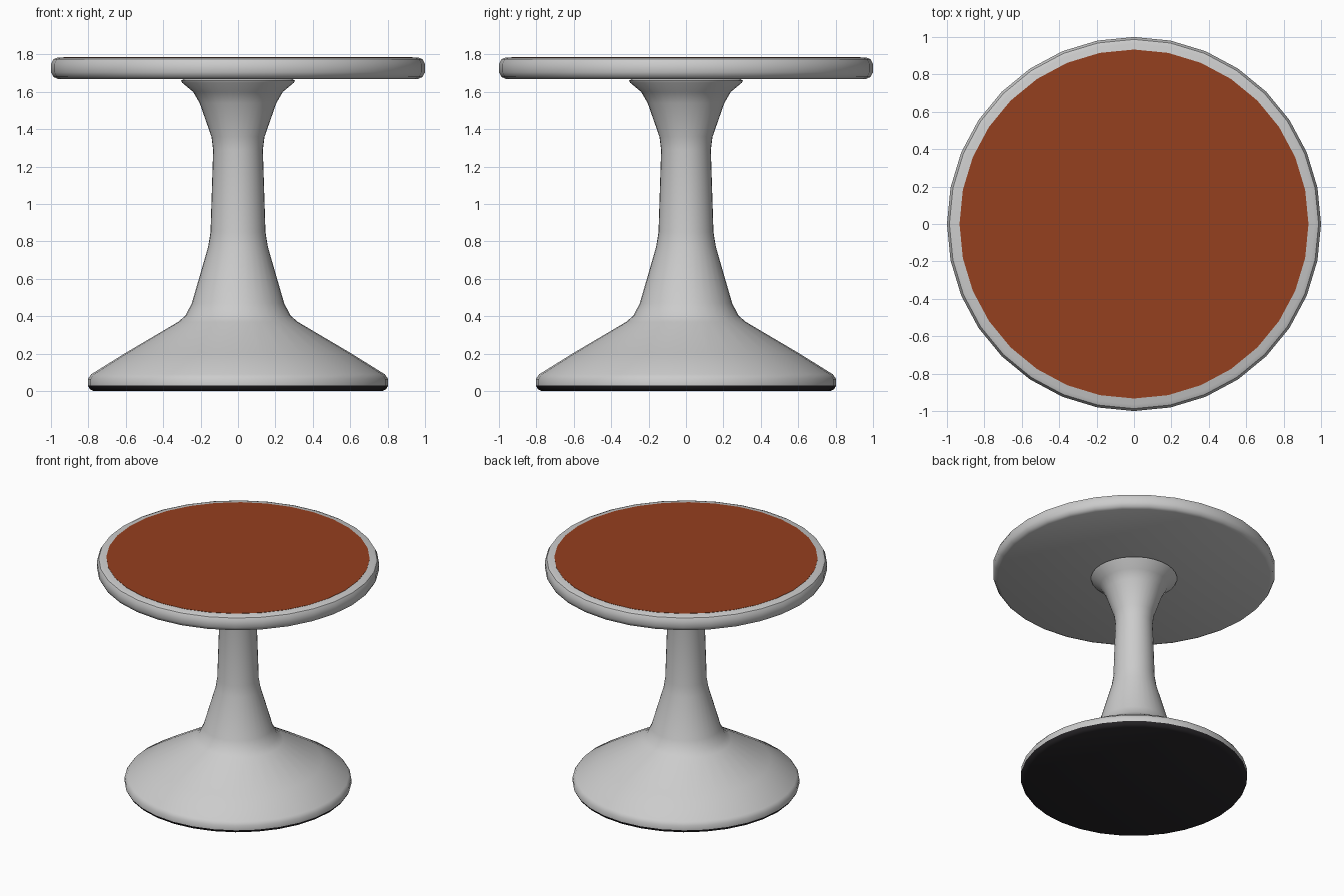
import bpy, bmesh, math

if "Cube" in bpy.data.objects:
    bpy.data.objects.remove(bpy.data.objects["Cube"])

SIDES = 32


def material(name, colour):
    mat = bpy.data.materials.new(name)
    mat.diffuse_color = (*colour, 1)
    mat.use_nodes = True
    mat.node_tree.nodes["Principled BSDF"].inputs["Base Color"].default_value = mat.diffuse_color
    return mat


def lathe(name, profile, mat=None):
    """Revolve an (r, z) profile, listed bottom to top, and cap any open end."""
    bm = bmesh.new()
    rings = []
    for r, z in profile:
        ring = []
        for i in range(SIDES):
            a = 2 * math.pi * i / SIDES
            ring.append(bm.verts.new((r * math.cos(a), r * math.sin(a), z)))
        rings.append(ring)
    for low, high in zip(rings, rings[1:]):
        for i in range(SIDES):
            j = (i + 1) % SIDES
            bm.faces.new((low[i], low[j], high[j], high[i]))
    bm.faces.new(rings[0][::-1])
    bm.faces.new(rings[-1])
    mesh = bpy.data.meshes.new(name)
    bm.to_mesh(mesh)
    bm.free()
    if mat:
        mesh.materials.append(mat)
    obj = bpy.data.objects.new(name, mesh)
    bpy.context.collection.objects.link(obj)
    bpy.context.view_layer.objects.active = obj
    bpy.ops.object.select_all(action='DESELECT')
    obj.select_set(True)
    bpy.ops.object.shade_smooth_by_angle(angle=math.radians(40))
    return obj


rust = material("rust", (0.30, 0.05, 0.013))
rubber = material("dark_rubber", (0.022, 0.02, 0.023))

# Dark foot under the base
lathe("foot_pad", [(0.77, 0.0), (0.792, 0.01), (0.803, 0.03)], rubber)

# Flared base and column in one turned piece
lathe("pedestal", [
    (0.803, 0.03), (0.803, 0.065), (0.785, 0.09), (0.60, 0.205),
    (0.32, 0.37), (0.28, 0.405), (0.247, 0.47), (0.16, 0.77),
    (0.147, 0.85), (0.133, 1.29), (0.142, 1.36), (0.205, 1.54),
    (0.24, 1.60), (0.30, 1.65), (0.305, 1.66), (0.29, 1.67)])

# Round top with softened rim
lathe("tabletop", [
    (0.965, 1.67), (0.987, 1.68), (1.0, 1.705),
    (1.0, 1.75), (0.987, 1.775), (0.965, 1.784)])

# Coloured cushion disc set into the top
lathe("seat_inlay", [(0.933, 1.78), (0.933, 1.786)], rust)
